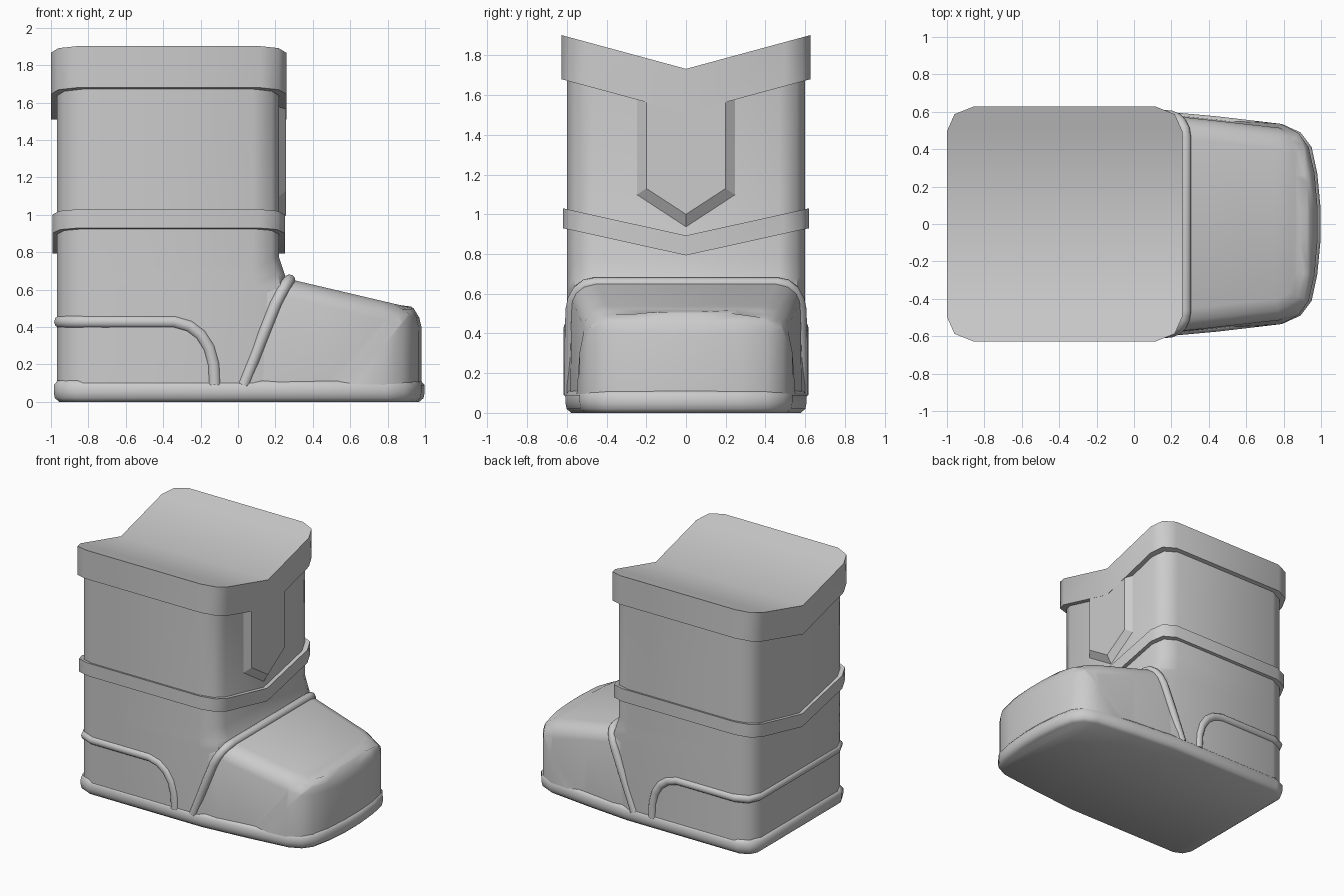
import bpy, bmesh, math
from mathutils import Vector

if "Cube" in bpy.data.objects:
    bpy.data.objects.remove(bpy.data.objects["Cube"])


def finish(name, bm, angle=50):
    bmesh.ops.recalc_face_normals(bm, faces=bm.faces[:])
    me = bpy.data.meshes.new(name)
    bm.to_mesh(me)
    bm.free()
    ob = bpy.data.objects.new(name, me)
    bpy.context.collection.objects.link(ob)
    bpy.ops.object.select_all(action='DESELECT')
    ob.select_set(True)
    bpy.context.view_layer.objects.active = ob
    bpy.ops.object.shade_smooth_by_angle(angle=math.radians(angle))
    return ob


def loft(rings):
    """Skin equal-length rings; caps are strips joining point i to n-1-i."""
    bm = bmesh.new()
    vs = [[bm.verts.new(p) for p in r] for r in rings]
    n = len(vs[0])
    for a, b in zip(vs, vs[1:]):
        for i in range(n):
            j = (i + 1) % n
            bm.faces.new((a[i], a[j], b[j], b[i]))
    for r in (vs[0], vs[-1]):
        for i in range(n // 2 - 1):
            bm.faces.new((r[i], r[i + 1], r[n - 2 - i], r[n - 1 - i]))
    bmesh.ops.recalc_face_normals(bm, faces=bm.faces[:])
    return bm


def shaft_plan(x0, x1, h):
    """Rounded rectangle with a centre point at front and back."""
    side = [(.14, h), (.04, h - .04), (0, h - .13)]
    front = [(x1 - d, -y) for d, y in side] + [(x1, 0)] + [(x1 - d, y) for d, y in side[::-1]]
    back = [(x0 + d, y) for d, y in side] + [(x0, 0)] + [(x0 + d, -y) for d, y in side[::-1]]
    return front + back


def mirrored(half):
    return half + [(x, -y) for x, y in reversed(half)]


def inset(pts, d, side_gain=0):
    """Move an outline inwards; sides can move more than the nose."""
    out, n = [], len(pts)
    for i, p in enumerate(pts):
        t = (Vector(pts[(i + 1) % n]) - Vector(pts[i - 1])).normalized()
        nrm = Vector((-t.y, t.x))
        if nrm.dot(Vector(p)) < 0:
            nrm = -nrm
        q = Vector(p) - nrm * d * (1 + side_gain * abs(nrm.y))
        out.append((q.x, q.y))
    return out


# Sole
sole = mirrored([(-.985, .49), (-.945, .57), (-.86, .607), (.1, .607), (.45, .575), (.79, .535),
                 (.89, .49), (.95, .41), (.98, .27), (.998, .08)])
finish("sole", loft([[(x, y, z) for x, y in inset(sole, d)]
                     for d, z in ((.03, 0), (.006, .02), (0, .05), (0, .09), (.02, .113))]))

# Shaft, with a slight flare at the instep
rings = []
for z, flare in ((.08, .05), (.62, .05), (.68, .03), (.77, 0), (1.69, 0)):
    rings.append([(x + (flare if x > .1 else 0), y, z) for x, y in shaft_plan(-.967, .22, .598)])
finish("shaft", loft(rings))


# Chevron cuff and ankle band
def chevron(name, x0, x1, h, low, high, drop):
    plan = shaft_plan(x0, x1, h)
    finish(name, loft([[(x, y, z - drop * (1 - abs(y) / h)) for x, y in plan]
                       for z in (low, high)]))


chevron("top_cuff", -1.0, .258, .627, 1.68, 1.902, .17)
chevron("ankle_band", -.992, .25, .62, .93, 1.03, .137)

# Pointed front panel with sloped borders
bm = bmesh.new()
outline = lambda x, w, c, t: [bm.verts.new(p) for p in
                              ((x, -w, 1.58), (x, -w, c), (x, 0, t), (x, w, c), (x, w, 1.58))]
base, face = outline(.21, .26, 1.09, .92), outline(.257, .2, 1.13, 1.0)
bm.faces.new(base)
bm.faces.new(face)
for i in range(5):
    j = (i + 1) % 5
    bm.faces.new((base[i], base[j], face[j], face[i]))
finish("front_panel", bm, 20)

# Toe box: walls round over into a sloping top
toe = mirrored([(-.05, .585), (.1, .585), (.22, .582), (.45, .557), (.78, .52), (.87, .475),
                (.92, .405), (.95, .27), (.966, .08)])
top = lambda x: .655 - .235 * (x - .28)
rings = [[(x, y, .08) for x, y in toe]]
for d, drop in ((.004, .1), (.015, .055), (.04, .018), (.08, 0)):
    rings.append([(x, y, top(x) - drop) for x, y in inset(toe, d, .5)])
bm = loft(rings)

# Raised toe cap: cut two slanted lines and swell everything ahead of the second
for co, end in (((.53, .1), (.85, .5)), ((.63, .1), (.92, .5))):
    n = Vector((end[1] - co[1], 0, co[0] - end[0])).normalized()
    o = Vector((co[0], 0, co[1]))
    bmesh.ops.bisect_plane(bm, geom=bm.verts[:] + bm.edges[:] + bm.faces[:],
                           plane_co=o, plane_no=n)
bm.normal_update()
moves = [(v, v.normal.copy()) for v in bm.verts if (v.co - o).dot(n) > -1e-4]
for v, nv in moves:
    v.co += nv * .02
finish("toe_box", bm)


# Piping straps, each mirrored across y = 0
def strap(name, half, r):
    pts = half + [(x, -y, z) for x, y, z in reversed(half)]
    cu = bpy.data.curves.new(name, 'CURVE')
    cu.dimensions = '3D'
    cu.bevel_depth = r
    cu.bevel_resolution = 3
    cu.use_fill_caps = True
    sp = cu.splines.new('POLY')
    sp.points.add(len(pts) - 1)
    for p, c in zip(sp.points, pts):
        p.co = (*c, 1)
    sp.use_smooth = True
    bpy.context.collection.objects.link(bpy.data.objects.new(name, cu))


strap("instep_strap", [(.03, .583, .09), (.12, .58, .32), (.2, .575, .52), (.225, .565, .57),
                       (.25, .54, .615), (.268, .505, .642), (.275, .46, .65)], .032)
strap("heel_strap", [(-.125, .583, .09), (-.13, .583, .2), (-.155, .583, .29), (-.2, .583, .36),
                     (-.26, .583, .405), (-.34, .583, .428), (-.83, .583, .428),
                     (-.915, .55, .428), (-.95, .47, .428)], .034)
